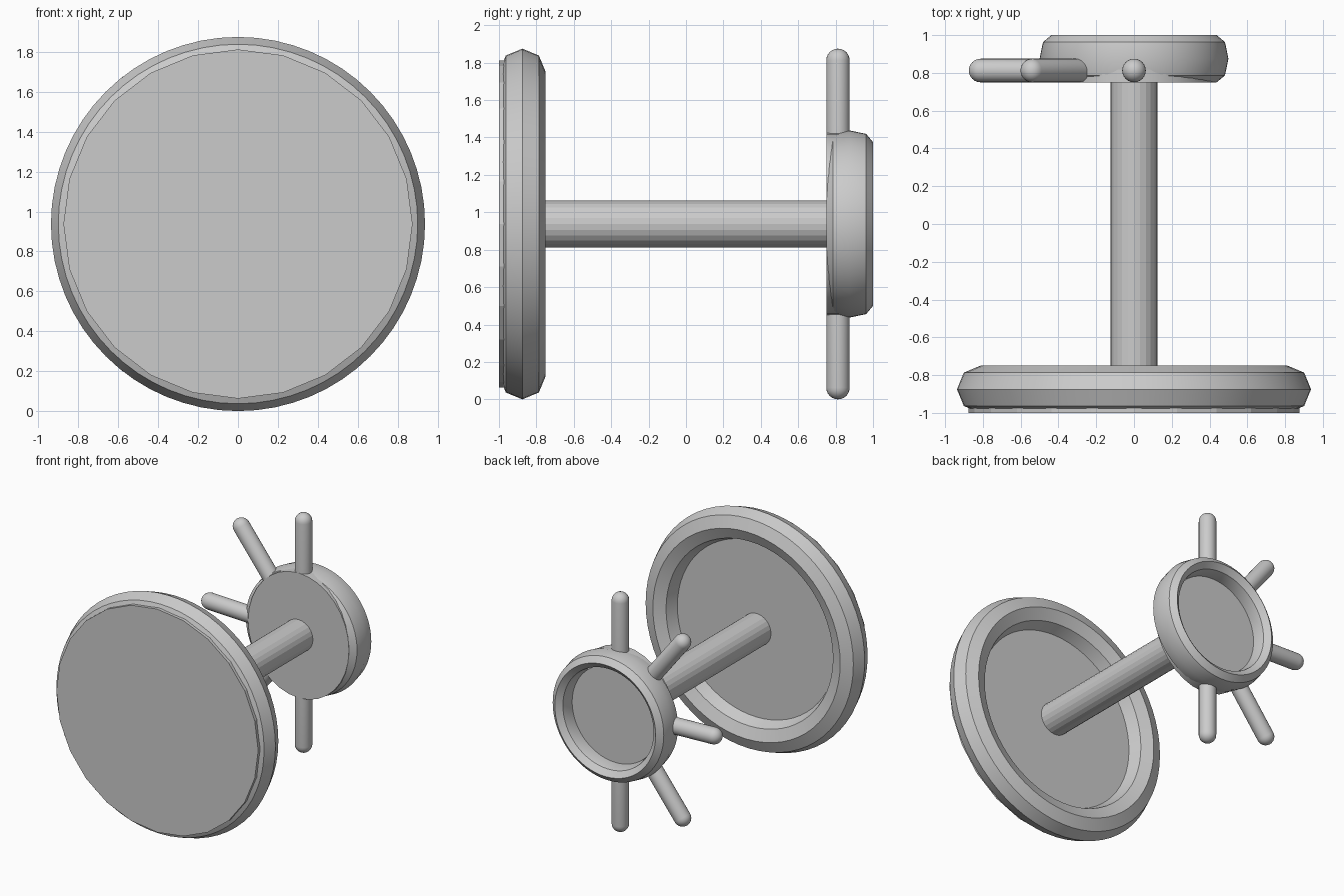
import bpy, bmesh, math
from mathutils import Matrix, Vector

cube = bpy.data.objects.get("Cube")
if cube:
    bpy.data.objects.remove(cube)

MID = 0.9375  # height of the common axle

grey = bpy.data.materials.new("plain_grey")
grey.use_nodes = True
grey.diffuse_color = (0.6, 0.6, 0.6, 1)
grey.node_tree.nodes["Principled BSDF"].inputs["Base Color"].default_value = (0.6, 0.6, 0.6, 1)


def finish(name, bm, smooth=True):
    bmesh.ops.recalc_face_normals(bm, faces=bm.faces)
    mesh = bpy.data.meshes.new(name)
    bm.to_mesh(mesh)
    bm.free()
    mesh.materials.append(grey)
    ob = bpy.data.objects.new(name, mesh)
    bpy.context.collection.objects.link(ob)
    if smooth:
        bpy.ops.object.select_all(action='DESELECT')
        ob.select_set(True)
        bpy.context.view_layer.objects.active = ob
        bpy.ops.object.shade_smooth_by_angle(angle=math.radians(30))
    return ob


def spin(name, profile, steps, closed):
    """Spin (radius, y) points around the axle."""
    bm = bmesh.new()
    verts = [bm.verts.new((0, y, MID + r)) for r, y in profile]
    edges = [bm.edges.new(pair) for pair in zip(verts, verts[1:])]
    if closed:
        edges.append(bm.edges.new((verts[-1], verts[0])))
    bmesh.ops.spin(bm, geom=verts + edges, cent=(0, 0, MID), axis=(0, 1, 0),
                   angle=math.tau, steps=steps)
    bmesh.ops.remove_doubles(bm, verts=bm.verts, dist=1e-4)
    return finish(name, bm)


def ring(name, y, major, thick, depth):
    angles = [math.tau * i / 8 for i in range(8)]
    spin(name, [(major + thick * math.cos(a), y + depth * math.sin(a)) for a in angles], 64, True)


def disc(name, y0, y1, rx, rz, sides, smooth=True):
    bm = bmesh.new()
    bmesh.ops.create_cone(bm, cap_ends=True, segments=sides, radius1=1, radius2=1, depth=y1 - y0)
    bm.transform(Matrix.Translation((0, (y0 + y1) / 2, MID))
                 @ Matrix.Diagonal((rx, 1, rz, 1)) @ Matrix.Rotation(math.pi / 2, 4, 'X'))
    finish(name, bm, smooth)


def spoke(name, degrees, tip):
    """Round-ended rod pointing out from the axle, measured from straight up."""
    rad, root = 0.0625, 0.36
    bm = bmesh.new()
    caps = [(rad * math.cos(a), tip - rad + rad * math.sin(a))
            for a in (math.pi / 2 * i / 6 for i in range(7))]
    verts = [bm.verts.new((r, 0, z)) for r, z in [(0, root), (rad, root)] + caps]
    edges = [bm.edges.new(pair) for pair in zip(verts, verts[1:])]
    bmesh.ops.spin(bm, geom=verts + edges, cent=(0, 0, 0), axis=(0, 0, 1),
                   angle=math.tau, steps=24)
    bmesh.ops.remove_doubles(bm, verts=bm.verts, dist=1e-4)
    bm.transform(Matrix.Translation((0, 0.8125, MID))
                 @ Matrix.Rotation(math.radians(-degrees), 4, 'Y'))
    finish(name, bm)


# Large front wheel
ring("large_rim", -0.875, 0.8125, 0.125, 0.125)
disc("large_plate", -1.0, -0.875, 0.875, 0.875, 24, False)

# Axle
disc("axle", -0.9, 0.8, 0.125, 0.125, 24, False)

# Small rear wheel
ring("small_rim", 0.875, 0.4375, 0.0625, 0.125)
disc("small_plate", 0.75, 0.875, 0.4375, 0.49, 32)

# Handles fanned over the right half
for label, degrees, tip in (("top", 0, 0.9375), ("upper", 38, 0.9375), ("side", 88, 0.875),
                            ("lower", 142, 0.9375), ("bottom", 180, 0.9375)):
    spoke(label + "_handle", degrees, tip)
